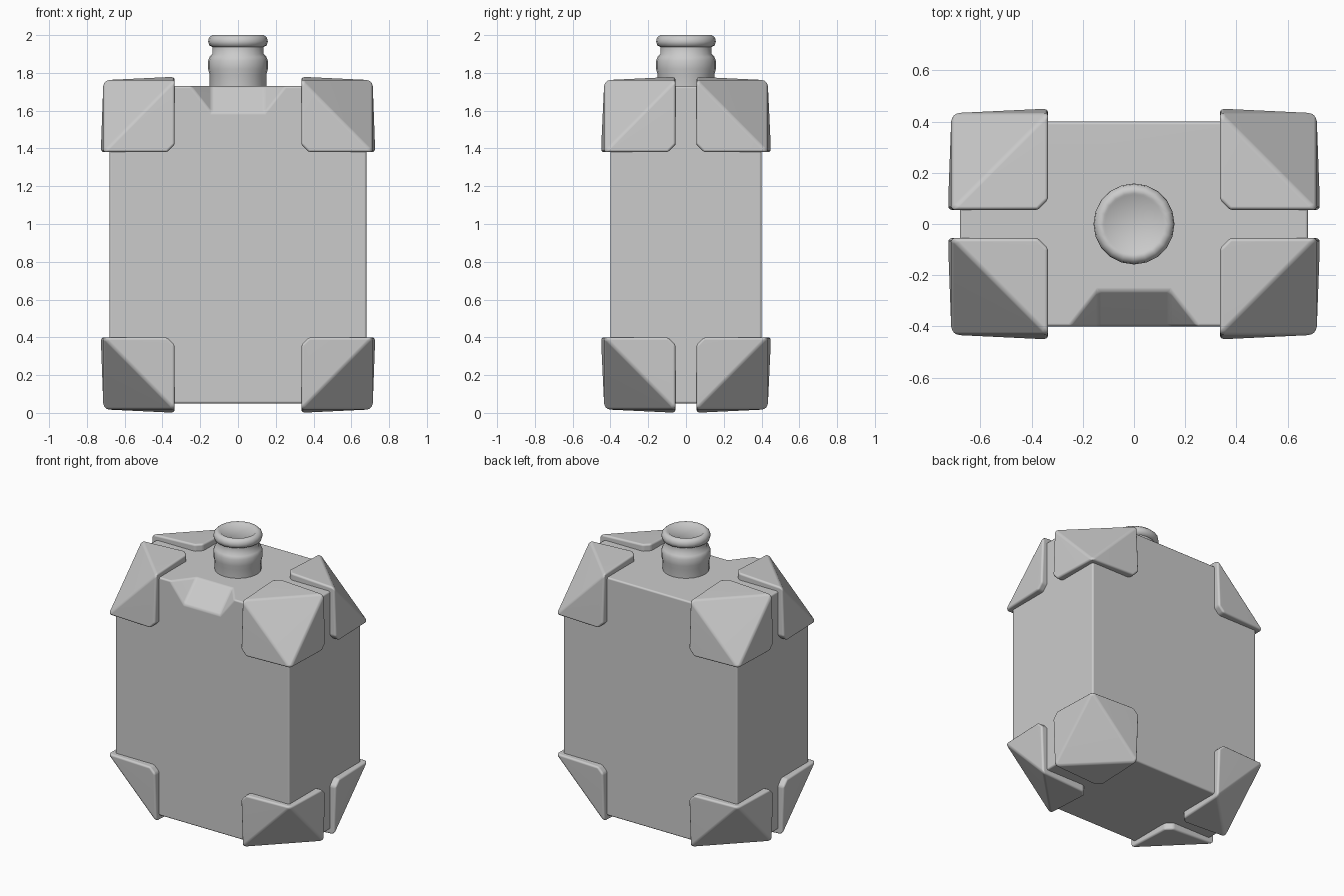
import bpy, bmesh, math
from itertools import product

if "Cube" in bpy.data.objects:
    bpy.data.objects.remove(bpy.data.objects["Cube"])

MID = 0.89  # height of the body's mirror plane


def hull(points):
    """Closed convex solid with planar faces merged."""
    bm = bmesh.new()
    for p in points:
        bm.verts.new(p)
    bmesh.ops.convex_hull(bm, input=bm.verts[:])
    bmesh.ops.dissolve_limit(bm, angle_limit=0.02, verts=bm.verts[:], edges=bm.edges[:])
    bmesh.ops.recalc_face_normals(bm, faces=bm.faces[:])
    return bm


def make(bm, name):
    me = bpy.data.meshes.new(name)
    bm.to_mesh(me)
    bm.free()
    ob = bpy.data.objects.new(name, me)
    bpy.context.collection.objects.link(ob)
    return ob


def soften(ob, width, segments=3):
    ob.data.shade_smooth()
    bev = ob.modifiers.new("bevel", 'BEVEL')
    bev.width = width
    bev.segments = segments
    bev.limit_method = 'ANGLE'
    bev.angle_limit = math.radians(30)
    ob.modifiers.new("normals", 'WEIGHTED_NORMAL')


signs = list(product((-1, 1), repeat=3))

# Body: box whose eight corners are cut off beneath the guards
corner = [(0.68, 0.40, 0.50), (0.34, 0.40, 0.84), (0.68, 0.06, 0.84)]
body = make(hull([(sx * x, sy * y, MID + sz * z)
                  for sx, sy, sz in signs for x, y, z in corner]), "body")

# Sloping notch in the front top edge
notch_pts = []
for s in (-1, 1):
    for x, u, v in [(0.14, 0.24, -0.1), (0.14, -0.1, 0.24),
                    (0.14, -0.1, -0.1), (0.407, -0.1, -0.1)]:
        notch_pts.append((s * x, -0.40 + u, 1.73 - v))
cutter = make(hull(notch_pts), "notch_cutter")
cutter.hide_render = True
cutter.hide_viewport = True
cutter.display_type = 'WIRE'
cut = body.modifiers.new("notch", 'BOOLEAN')
cut.operation = 'DIFFERENCE'
cut.solver = 'EXACT'
cut.object = cutter
soften(body, 0.012)

# Corner guards: chamfered blocks that flare slightly away from the corner
inner = (0.335, 0.055, 0.49)
tips = [(0.335, 0.451, 0.49), (0.727, 0.055, 0.49), (0.335, 0.055, 0.89)]
ends = [(0.713, 0.433, 0.49), (0.335, 0.433, 0.872), (0.713, 0.055, 0.872)]
for sx, sy, sz in signs:
    def place(p):
        return (sx * p[0], sy * p[1], MID + sz * p[2])
    bm = hull([place(p) for p in [inner] + tips + ends])
    q = min(bm.verts, key=lambda v: sum((a - b) ** 2 for a, b in zip(v.co, place(inner))))
    # cut the inner corners of the three plates
    bmesh.ops.bevel(bm, geom=list(q.link_edges), offset=0.04, segments=1,
                    profile=0.5, affect='EDGES')
    name = "guard_%s_%s_%s" % ("top" if sz > 0 else "bottom",
                               "back" if sy > 0 else "front",
                               "right" if sx > 0 else "left")
    soften(make(bm, name), 0.014)

# Neck and cap: one turned profile (radius, height)
profile = [(0, 1.70), (0.15, 1.70), (0.15, 1.79), (0.158, 1.82), (0.158, 1.865),
           (0.150, 1.885), (0.136, 1.90), (0.136, 1.937), (0.152, 1.945),
           (0.158, 1.965), (0.154, 1.985), (0.138, 2.0), (0.12, 2.0),
           (0.114, 1.995), (0, 1.995)]
bm = bmesh.new()
vs = [bm.verts.new((r, 0, z)) for r, z in profile]
es = [bm.edges.new(pair) for pair in zip(vs, vs[1:])]
bmesh.ops.spin(bm, geom=vs + es, cent=(0, 0, 0), axis=(0, 0, 1),
               angle=2 * math.pi, steps=20)
bmesh.ops.remove_doubles(bm, verts=bm.verts[:], dist=0.0005)
bmesh.ops.recalc_face_normals(bm, faces=bm.faces[:])
neck = make(bm, "neck_and_cap")
neck.data.shade_smooth()
neck.data.set_sharp_from_angle(angle=math.radians(50))
